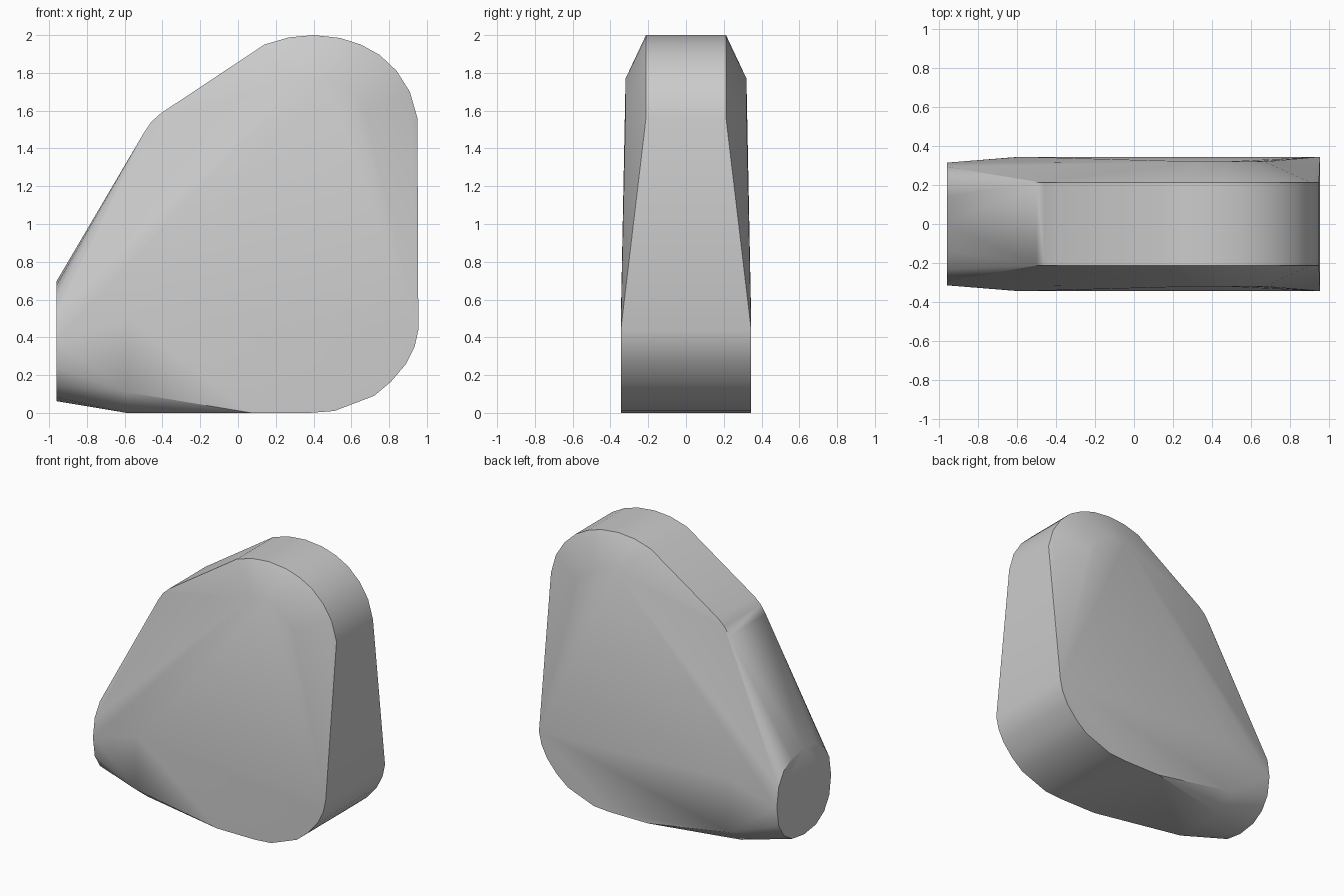
import bpy, bmesh, math

cube = bpy.data.objects.get("Cube")
if cube:
    bpy.data.objects.remove(cube, do_unlink=True)

grey = bpy.data.materials.new("plain grey")
grey.use_nodes = True
colour = (0.6, 0.6, 0.6, 1)
grey.diffuse_color = colour
grey.node_tree.nodes["Principled BSDF"].inputs["Base Color"].default_value = colour

# Half widths paired with the (x, z) outline points lying at that width
outlines = [
    # narrow crown rim
    (0.212, [(0.95, 1.56), (0.91, 1.70), (0.84, 1.81), (0.75, 1.895), (0.65, 1.95),
             (0.54, 1.985), (0.40, 2.0), (0.27, 1.988), (0.14, 1.95),
             (-0.41, 1.585), (-0.46, 1.54), (-0.50, 1.48)]),
    # shoulder where the chamfer meets the broad side
    (0.32, [(0.34, 1.77), (0.46, 1.77), (0.60, 1.69), (0.67, 1.60)]),
    # broad base rim
    (0.345, [(0.955, 0.44), (0.935, 0.35), (0.89, 0.26), (0.81, 0.165), (0.72, 0.09),
             (0.51, 0.01), (0.38, 0.0), (0.07, 0.0), (-0.59, 0.11), (-0.58, 0.50)]),
    # underside of the nose
    (0.20, [(-0.59, 0.0)]),
]

bm = bmesh.new()
for half_width, points in outlines:
    for x, z in points:
        for side in (-1, 1):
            bm.verts.new((x, side * half_width, z))


# Slightly squared round cap at the nose
def soften(v):
    return math.copysign(abs(v) ** 0.85, v)


for i in range(16):
    a = math.tau * i / 16
    bm.verts.new((-0.96, 0.315 * soften(math.cos(a)), 0.38 + 0.318 * soften(math.sin(a))))

# Skin the outlines into one solid body
hull = bmesh.ops.convex_hull(bm, input=bm.verts[:])
loose = [v for v in bm.verts if not v.link_faces]
bmesh.ops.delete(bm, geom=loose, context='VERTS')
bmesh.ops.dissolve_limit(bm, angle_limit=math.radians(0.5), verts=bm.verts[:], edges=bm.edges[:])
bmesh.ops.recalc_face_normals(bm, faces=bm.faces[:])

mesh = bpy.data.meshes.new("wedge_body")
bm.to_mesh(mesh)
bm.free()
mesh.materials.append(grey)
body = bpy.data.objects.new("wedge_body", mesh)
bpy.context.collection.objects.link(body)

# Smooth sides with crisp rims
bpy.ops.object.select_all(action='DESELECT')
body.select_set(True)
bpy.context.view_layer.objects.active = body
bpy.ops.object.shade_smooth_by_angle(angle=math.radians(30))
